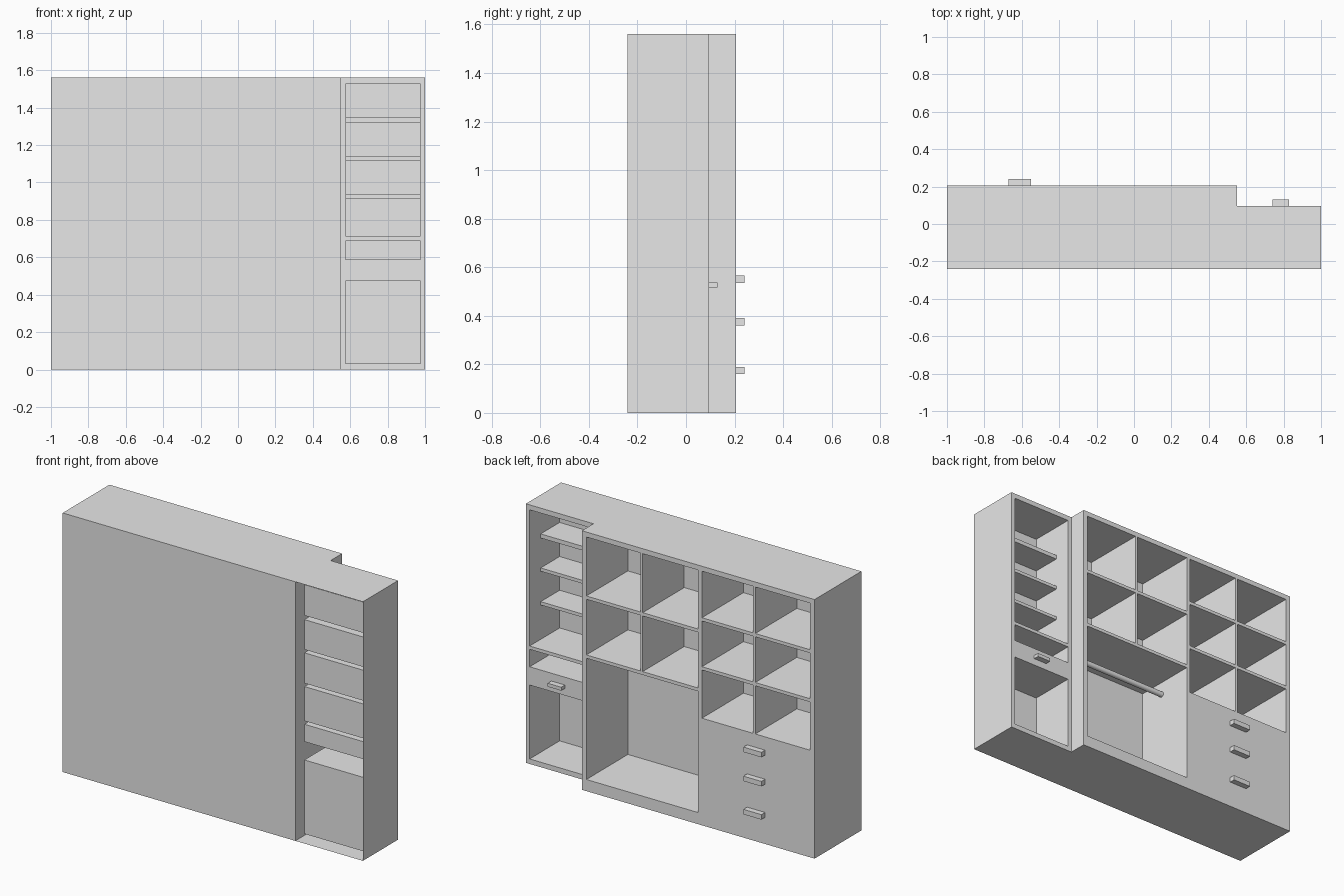
import bpy, bmesh, math
from mathutils import Vector

if "Cube" in bpy.data.objects:
    bpy.data.objects.remove(bpy.data.objects["Cube"], do_unlink=True)

grey = bpy.data.materials.new("plain grey")
grey.use_nodes = True
grey.diffuse_color = (0.8, 0.8, 0.8, 1)
grey.node_tree.nodes["Principled BSDF"].inputs["Base Color"].default_value = (0.8, 0.8, 0.8, 1)

SIDES = {"+x": (1, 0, 0), "-x": (-1, 0, 0), "+y": (0, 1, 0),
         "-y": (0, -1, 0), "+z": (0, 0, 1), "-z": (0, 0, -1)}


def finish(name, bm):
    mesh = bpy.data.meshes.new(name)
    bm.to_mesh(mesh)
    bm.free()
    mesh.materials.append(grey)
    obj = bpy.data.objects.new(name, mesh)
    bpy.context.collection.objects.link(obj)


def box(name, x, y, z, skip="", inward=False):
    """Box between x, y and z ranges; skip lists the sides left open."""
    bm = bmesh.new()
    bmesh.ops.create_cube(bm, size=1)
    bm.normal_update()
    gone = [Vector(SIDES[s]) for s in skip.split()]
    faces = [f for f in bm.faces if any(f.normal.dot(d) > 0.9 for d in gone)]
    bmesh.ops.delete(bm, geom=faces, context="FACES")
    for v in bm.verts:
        v.co = [(r[0] + r[1]) / 2 + c * (r[1] - r[0]) for r, c in zip((x, y, z), v.co)]
    if inward:
        bmesh.ops.reverse_faces(bm, faces=bm.faces[:])
    finish(name, bm)


def sheet(name, x, y, z):
    """Flat plate facing the open side."""
    box(name, x, (y - 0.01, y), z, skip="+x -x -y +z -z")


TOP, FRONT, INNER, REAR = 1.56, -0.24, -0.19, 0.205
depth = (INNER, REAR)

# Wide unit: carcass boards
box("wide_closed_panel", (-1, 0.55), (FRONT, INNER), (0, TOP))
box("wide_top_board", (-1, 0.55), depth, (1.53, TOP))
box("wide_base_board", (-0.25, 0.55), depth, (0, 0.07))
box("wide_outer_side", (-1, -0.97), depth, (0, 1.53))
box("wide_inner_side", (0.52, 0.55), depth, (0.07, 1.53))
box("middle_divider", (-0.25, -0.225), depth, (0.07, 1.53))
box("drawer_block", (-0.97, -0.25), depth, (0, 0.645))

# Cubby shelves and dividers
for z in ((1.155, 1.175), (0.80, 0.82)):
    box("hanging_side_shelf", (-0.225, 0.52), depth, z)
for z in ((1.23, 1.25), (0.935, 0.955)):
    box("drawer_side_shelf", (-0.97, -0.25), depth, z)
for z in ((0.82, 1.155), (1.175, 1.53)):
    box("hanging_side_divider", (0.145, 0.16), depth, z)
for z in ((0.645, 0.935), (0.955, 1.23), (1.25, 1.53)):
    box("drawer_side_divider", (-0.605, -0.59), depth, z)

# Clothes rail across the hanging space
bm = bmesh.new()
bmesh.ops.create_cone(bm, segments=16, radius1=0.017, radius2=0.017, depth=0.745, cap_ends=True)
for v in bm.verts:
    v.co = (v.co.z + 0.1475, v.co.x - 0.02, v.co.y + 0.72)
bmesh.ops.recalc_face_normals(bm, faces=bm.faces[:])
for f in bm.faces:
    f.smooth = len(f.verts) == 4
finish("clothes_rail", bm)

# Drawer handles
for z in (0.175, 0.375, 0.55):
    box("drawer_handle", (-0.67, -0.55), (REAR, 0.24), (z - 0.015, z + 0.015))

# Narrow unit: hollow shell, open toward the front
BACK, LEDGE = 0.095, -0.01
bay = (0.575, 0.975)
box("narrow_shell", (0.55, 1), (FRONT, BACK), (0, TOP), skip="-x -y +y")
for x in ((0.55, bay[0]), (bay[1], 1)):
    sheet("narrow_stile", x, BACK, (0, TOP))
for z in ((0, 0.03), (0.475, 0.585), (0.69, 0.71), (1.53, TOP)):
    sheet("narrow_rail", bay, BACK, z)

# Narrow unit: flush compartments
for z in ((0.03, 0.475), (0.585, 0.69)):
    box("narrow_compartment", bay, (INNER, BACK), z, skip="+y", inward=True)

# Narrow unit: tall bay with set-back shelves
box("tall_bay_rim", bay, (LEDGE, BACK), (0.71, 1.53), skip="-y +y", inward=True)
levels = ((0.71, 0.917), (0.937, 1.12), (1.14, 1.32), (1.345, 1.53))
for z in levels:
    box("shelf_compartment", bay, (INNER, LEDGE), z, skip="+y", inward=True)
for low, high in zip(levels, levels[1:]):
    sheet("shelf_edge", bay, LEDGE, (low[1], high[0]))
box("narrow_handle", (0.74, 0.83), (BACK, 0.13), (0.517, 0.538), skip="-y")
